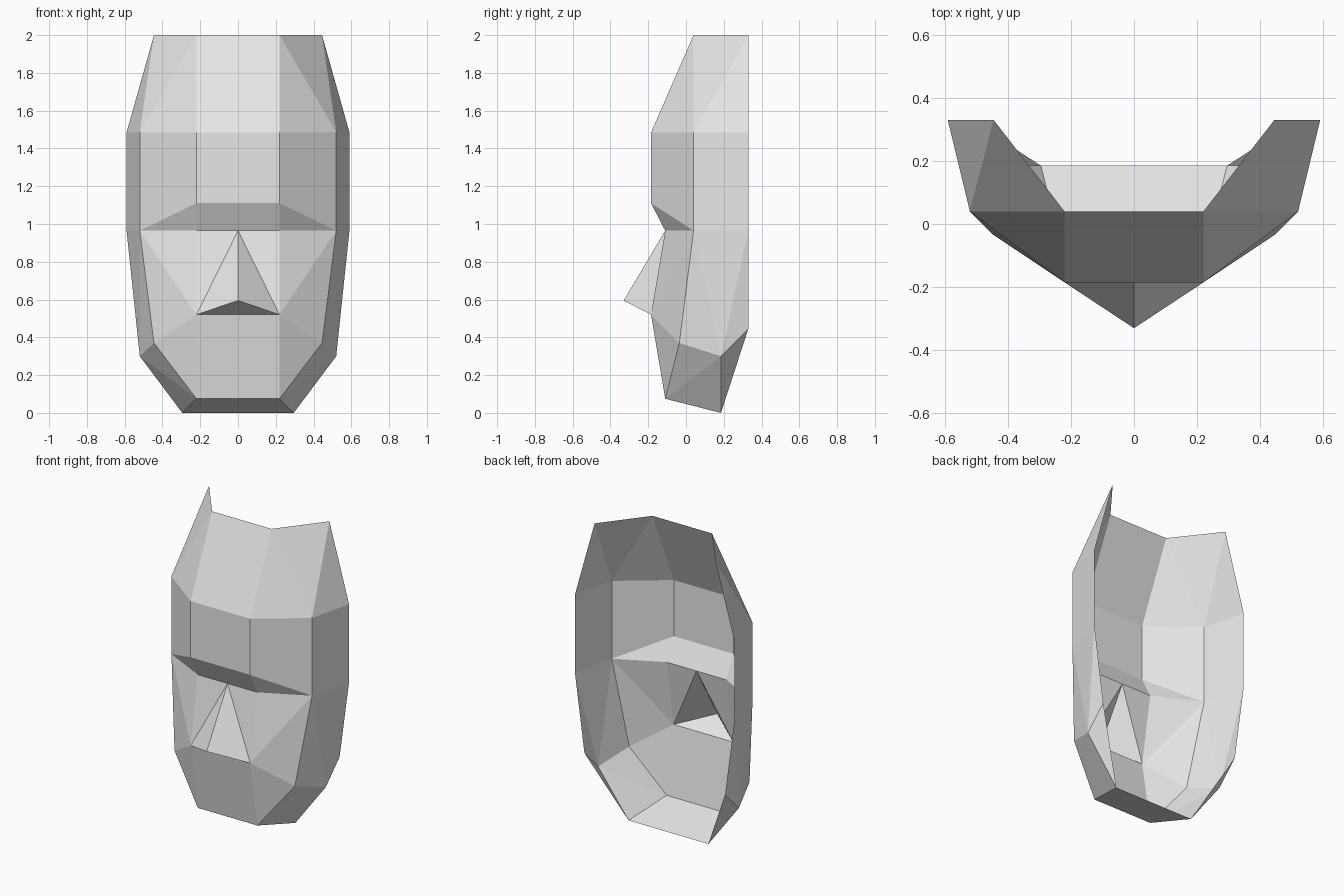
import bpy
import bmesh

cube = bpy.data.objects.get("Cube")
if cube:
    bpy.data.objects.remove(cube)

grey = bpy.data.materials.new("light grey")
grey.use_nodes = True
grey.diffuse_color = (0.8, 0.8, 0.8, 1)
grey.node_tree.nodes["Principled BSDF"].inputs["Base Color"].default_value = (0.8, 0.8, 0.8, 1)

# Landmarks of the left half of the open mask shell
points = {
    # crown edge
    "crown_mid": (0, 0.04, 2), "crown": (0.22, 0.04, 2), "crown_back": (0.445, 0.33, 2),
    # forehead
    "forehead_mid": (0, -0.185, 1.485), "forehead": (0.22, -0.185, 1.485),
    "temple": (0.52, 0.04, 1.485), "temple_back": (0.59, 0.33, 1.485),
    # brow ridge and eye line
    "brow_mid": (0, -0.185, 1.11), "brow": (0.22, -0.185, 1.11),
    "nose_bridge": (0, -0.11, 0.965), "eye_inner": (0.22, -0.11, 0.965),
    "eye_outer": (0.52, 0.04, 0.965), "ear": (0.59, 0.33, 0.965),
    # nose
    "nose_tip": (0, -0.33, 0.595), "nostril": (0.22, -0.185, 0.52), "lip_mid": (0, -0.185, 0.52),
    # cheek, jaw and chin
    "cheek": (0.445, -0.035, 0.37), "jaw": (0.52, 0.185, 0.3), "jaw_back": (0.52, 0.33, 0.445),
    "chin_mid": (0, -0.11, 0.075), "chin": (0.22, -0.11, 0.075),
    "throat_mid": (0, 0.185, 0), "throat": (0.295, 0.185, 0),
}

# Flat facets, each listed by its landmarks
facets = [
    # upper forehead
    "crown_mid crown forehead forehead_mid",
    "crown temple forehead",
    "crown crown_back temple",
    "crown_back temple_back temple",
    # forehead band and side of head
    "forehead_mid forehead brow brow_mid",
    "forehead temple eye_outer brow",
    "temple temple_back ear eye_outer",
    # underside of the brow
    "brow_mid brow eye_inner nose_bridge",
    "brow eye_outer eye_inner",
    # nose, open at the back
    "nose_bridge nostril nose_tip",
    "nose_tip nostril lip_mid",
    # eye hollow and cheek
    "nose_bridge eye_inner nostril",
    "eye_inner eye_outer nostril",
    "eye_outer cheek nostril",
    # side of the jaw
    "eye_outer jaw cheek",
    "eye_outer ear jaw",
    "ear jaw_back jaw",
    "jaw_back throat jaw",
    # mouth and chin
    "lip_mid nostril chin chin_mid",
    "nostril cheek chin",
    "cheek jaw chin",
    "jaw throat chin",
    "chin_mid chin throat throat_mid",
]

bm = bmesh.new()
verts = {name: bm.verts.new(co) for name, co in points.items()}
for facet in facets:
    bm.faces.new([verts[name] for name in facet.split()])

# Turn every facet to the outside, judged by the flat forehead
bmesh.ops.recalc_face_normals(bm, faces=bm.faces)
bm.normal_update()
front = next(f for f in bm.faces if verts["brow_mid"] in f.verts and verts["forehead"] in f.verts)
if front.normal.y > 0:
    bmesh.ops.reverse_faces(bm, faces=bm.faces)

mesh = bpy.data.meshes.new("face_mask")
bm.to_mesh(mesh)
bm.free()
mesh.materials.append(grey)
mask = bpy.data.objects.new("face_mask", mesh)
bpy.context.collection.objects.link(mask)

# Right half
mirror = mask.modifiers.new("right_half", "MIRROR")
mirror.use_axis[0] = True
mirror.use_mirror_merge = True
mirror.merge_threshold = 0.001
